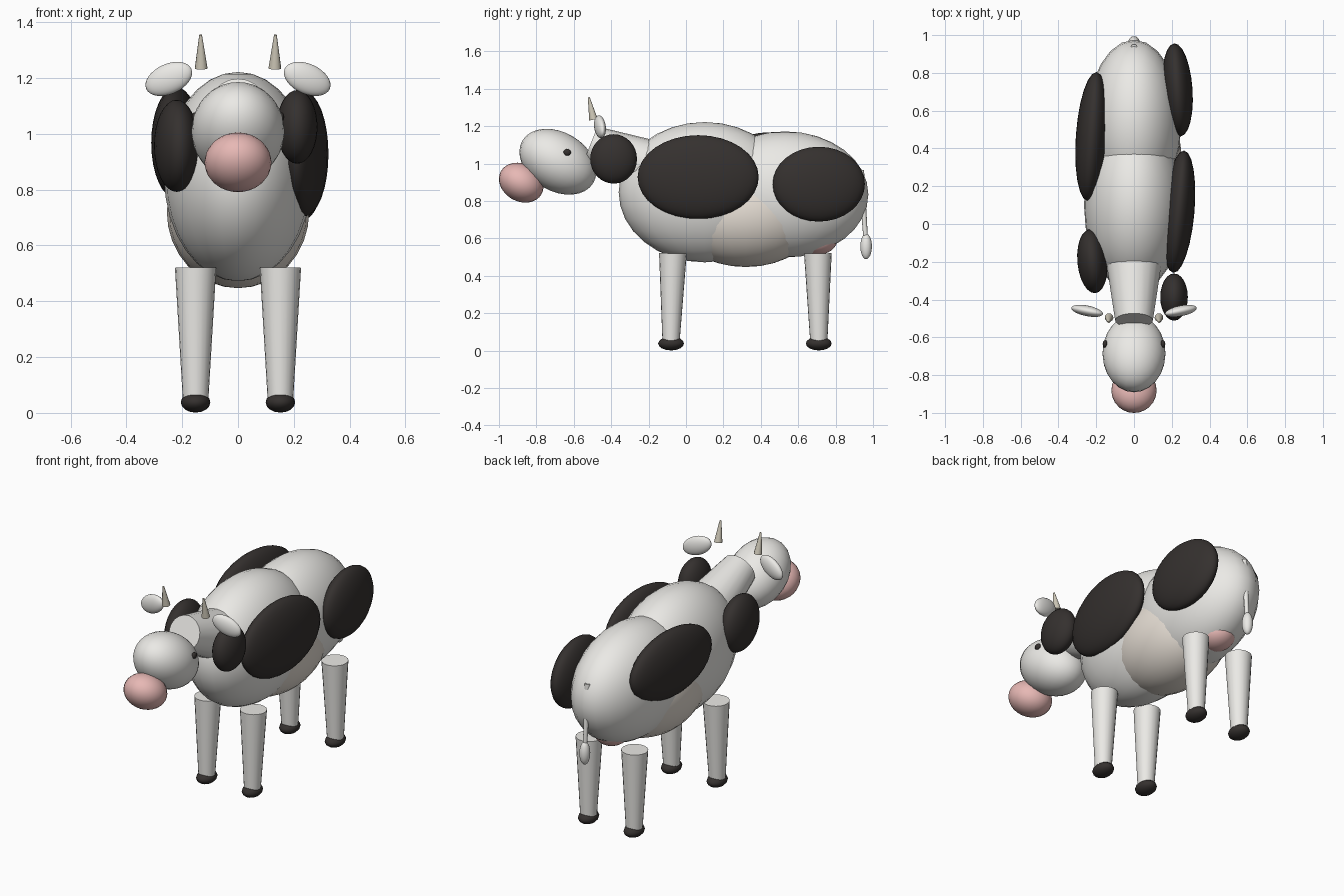
import bpy
from math import radians
from mathutils import Vector, Matrix

if "Cube" in bpy.data.objects:
    bpy.data.objects.remove(bpy.data.objects["Cube"])


def mat(name, r, g, b):
    m = bpy.data.materials.new(name)
    m.diffuse_color = (r, g, b, 1)
    m.use_nodes = True
    m.node_tree.nodes["Principled BSDF"].inputs["Base Color"].default_value = m.diffuse_color
    return m


WHITE = mat("white_coat", 0.83, 0.82, 0.79)
CREAM = mat("cream_belly", 0.78, 0.72, 0.65)
BLACK = mat("dark_patch", 0.035, 0.03, 0.028)
PINK = mat("pink_skin", 0.80, 0.48, 0.46)
HORN = mat("horn", 0.62, 0.58, 0.48)


def finish(name, material):
    ob = bpy.context.object
    ob.name = name
    ob.data.materials.append(material)
    bpy.ops.object.shade_smooth_by_angle(angle=radians(40))
    return ob


def ball(name, loc, radii, material, rot=(0, 0, 0), seg=24, rings=16):
    bpy.ops.mesh.primitive_uv_sphere_add(segments=seg, ring_count=rings, radius=1,
                                         location=loc, rotation=[radians(a) for a in rot])
    bpy.context.object.scale = radii
    return finish(name, material)


def taper(name, a, b, r1, r2, material, seg=20):
    a, b = Vector(a), Vector(b)
    d = b - a
    bpy.ops.mesh.primitive_cone_add(vertices=seg, radius1=r1, radius2=r2, depth=d.length,
                                    location=(a + b) / 2,
                                    rotation=d.to_track_quat('Z', 'Y').to_euler())
    return finish(name, material)


# Torso
ball("shoulder_barrel", (0, 0.10, 0.847), (0.265, 0.46, 0.375), WHITE)
ball("hindquarters", (0, 0.53, 0.835), (0.25, 0.445, 0.337), WHITE)
ball("belly", (0, 0.32, 0.72), (0.255, 0.39, 0.273), CREAM)
ball("udder", (0, 0.70, 0.595), (0.10, 0.11, 0.083), PINK)

# Neck, head and muzzle
taper("neck", (0, -0.15, 0.962), (0, -0.51, 1.105), 0.155, 0.10, WHITE)
ball("head", (0, -0.685, 1.01), (0.167, 0.221, 0.157), WHITE, (-31, 0, 0))
ball("muzzle", (0, -0.881, 0.898), (0.12, 0.125, 0.10), PINK, (-30, 0, 0))

# Mirrored head parts and legs
for side, s in (("left", -1), ("right", 1)):
    ball(side + "_eye", (s * 0.153, -0.635, 1.06), (0.013, 0.02, 0.018), BLACK, seg=12, rings=8)
    taper(side + "_horn", (s * 0.132, -0.495, 1.235), (s * 0.134, -0.52, 1.355),
          0.023, 0.005, HORN, 12)
    ear = ball(side + "_ear", (0, 0, 0), (1, 1, 1), WHITE)
    x = Vector((s * 0.90, 0.18, -0.40)).normalized()
    y = Vector((0, 0, 1)).cross(x).normalized()
    z = x.cross(y)
    frame = Matrix((x, y, z)).transposed().to_4x4()
    ear.matrix_world = (Matrix.Translation((s * 0.248, -0.46, 1.197)) @ frame
                        @ Matrix.Diagonal((0.09, 0.028, 0.054, 1)))
    for end, yt, yb in (("front", -0.07, -0.08), ("rear", 0.705, 0.71)):
        taper(f"{end}_{side}_leg", (s * 0.152, yb, 0.05), (s * 0.152, yt, 0.52),
              0.046, 0.074, WHITE)
        ball(f"{end}_{side}_hoof", (s * 0.152, yb, 0.038), (0.053, 0.069, 0.037), BLACK,
             seg=16, rings=8)

# Tail with tuft
taper("tail", (0, 0.935, 0.965), (0, 0.962, 0.58), 0.017, 0.012, WHITE, 10)
ball("tail_tuft", (0, 0.963, 0.557), (0.03, 0.031, 0.068), WHITE, seg=16, rings=12)

# Coat patches
for name, loc, radii, turn in (
        ("right_side_patch", (0.237, 0.065, 0.928), (0.083, 0.325, 0.224), -5),
        ("right_rump_patch", (0.23, 0.71, 0.89), (0.08, 0.247, 0.20), 4),
        ("right_neck_patch", (0.212, -0.387, 1.025), (0.073, 0.125, 0.132), 0),
        ("left_side_patch", (-0.222, 0.463, 0.968), (0.086, 0.342, 0.20), -4),
        ("left_neck_patch", (-0.22, -0.197, 0.957), (0.08, 0.17, 0.165), 5)):
    ball(name, loc, radii, BLACK, (0, 0, turn))
